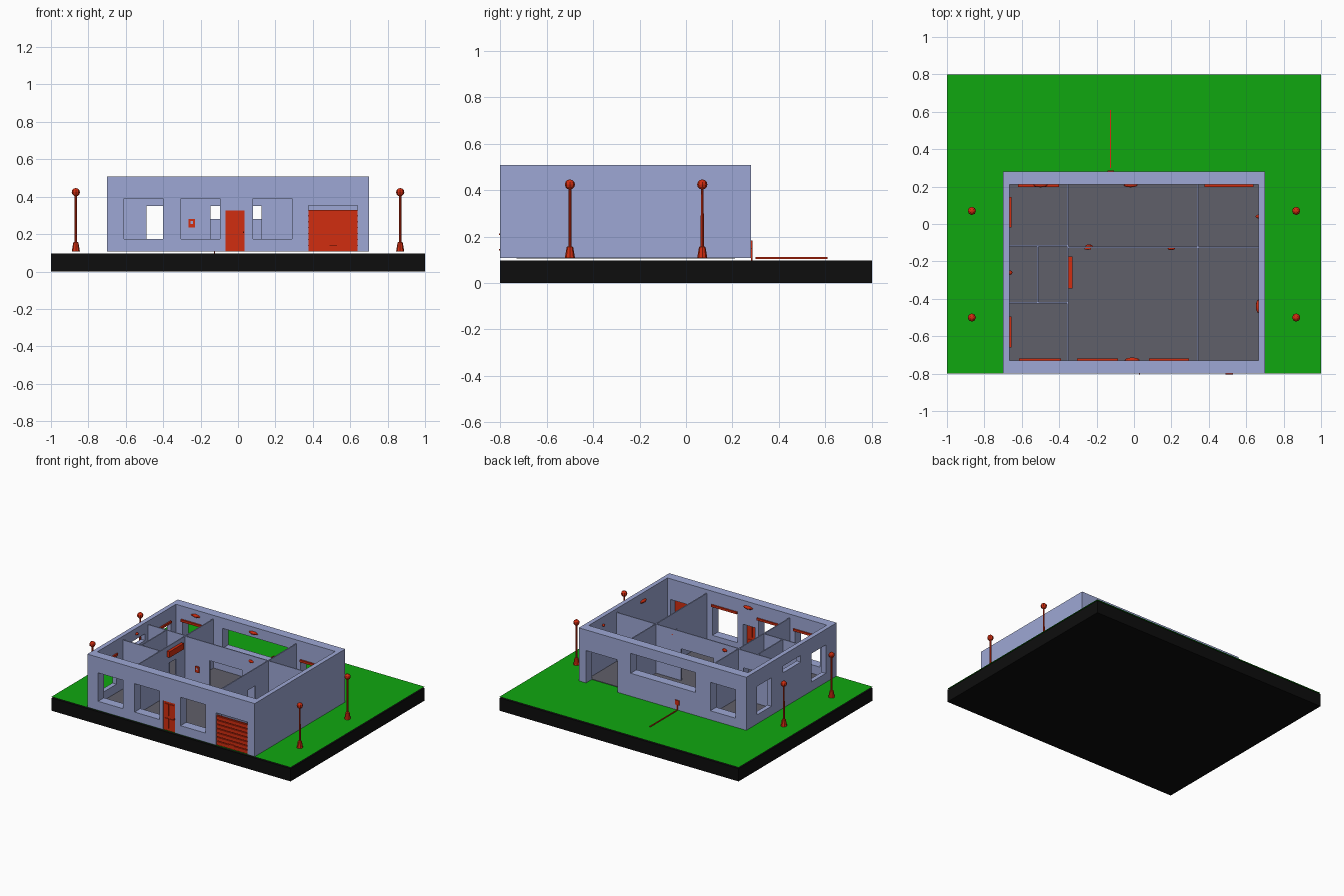
import bpy, bmesh, math
from mathutils import Vector

if "Cube" in bpy.data.objects:
    bpy.data.objects.remove(bpy.data.objects["Cube"])


def material(name, rgb):
    m = bpy.data.materials.new(name)
    m.diffuse_color = (*rgb, 1)
    m.use_nodes = True
    m.node_tree.nodes["Principled BSDF"].inputs["Base Color"].default_value = m.diffuse_color
    return m


WALL = material("lavender wall", (0.34, 0.39, 0.66))
FLOOR = material("grey floor", (0.117, 0.115, 0.144))
GRASS = material("grass green", (0.005, 0.39, 0.005))
RED = material("red fittings", (0.64, 0.026, 0.005))
BLACK = material("black base", (0.004, 0.004, 0.004))
Z0, ZT = 0.107, 0.508      # ground level, top of outer walls
ZP = 0.48                  # top of partitions


def finish(name, bm, mat):
    bmesh.ops.recalc_face_normals(bm, faces=bm.faces)
    me = bpy.data.meshes.new(name)
    bm.to_mesh(me)
    bm.free()
    me.materials.append(mat)
    ob = bpy.data.objects.new(name, me)
    bpy.context.collection.objects.link(ob)
    return ob


def add_box(bm, x0, x1, y0, y1, z0, z1):
    vs = bmesh.ops.create_cube(bm, size=1)["verts"]
    for v in vs:
        v.co = Vector(((x0 + x1) / 2 + v.co.x * (x1 - x0),
                       (y0 + y1) / 2 + v.co.y * (y1 - y0),
                       (z0 + z1) / 2 + v.co.z * (z1 - z0)))


def box(name, mat, *b):
    bm = bmesh.new()
    add_box(bm, *b)
    return finish(name, bm, mat)


def wall(name, axis, pos, thick, u0, u1, top, holes=()):
    """Wall along axis from u0 to u1, from pos to pos+thick; holes = (u0, u1, z0, z1)."""
    us = sorted({u0, u1, *[h[0] for h in holes], *[h[1] for h in holes]})
    zs = sorted({Z0, top, *[h[2] for h in holes], *[h[3] for h in holes]})
    bm = bmesh.new()

    def vert(u, z):
        return bm.verts.new((u, pos, z) if axis == "x" else (pos, u, z))

    grid = {(u, z): vert(u, z) for u in us for z in zs}
    for a, b in zip(us, us[1:]):
        for c, d in zip(zs, zs[1:]):
            mu, mz = (a + b) / 2, (c + d) / 2
            if not any(h[0] < mu < h[1] and h[2] < mz < h[3] for h in holes):
                bm.faces.new([grid[a, c], grid[b, c], grid[b, d], grid[a, d]])
    bmesh.ops.delete(bm, geom=[v for v in bm.verts if not v.link_faces], context="VERTS")
    ext = bmesh.ops.extrude_face_region(bm, geom=bm.faces[:], use_keep_orig=True)
    moved = [g for g in ext["geom"] if isinstance(g, bmesh.types.BMVert)]
    bmesh.ops.translate(bm, verts=moved,
                        vec=(0, thick, 0) if axis == "x" else (thick, 0, 0))
    return finish(name, bm, WALL)


# Ground: black slab, grass sheet just above it, house floor
box("base_slab", BLACK, -1, 1, -0.8, 0.8, 0, 0.096)
bm = bmesh.new()
bmesh.ops.create_grid(bm, x_segments=1, y_segments=1, size=1)
for v in bm.verts:
    v.co = (v.co.x, v.co.y * 0.8, 0.105)
finish("lawn", bm, GRASS)
box("house_floor", FLOOR, -0.668, 0.668, -0.73, 0.21, 0.106, 0.11)

# Outer walls with window and door openings
WZ = (0.175, 0.39)
wall("front_wall", "x", -0.8, 0.07, -0.7, 0.7, ZT,
     [(-0.61, -0.4, *WZ), (-0.305, -0.095, *WZ), (0.08, 0.29, *WZ),
      (-0.067, 0.035, Z0, 0.327), (0.377, 0.64, Z0, 0.352)])
wall("back_wall", "x", 0.21, 0.07, -0.7, 0.7, ZT,
     [(-0.61, -0.4, *WZ), (-0.275, 0.267, 0.28, 0.43), (0.377, 0.64, Z0, 0.352)])
wall("left_wall", "y", -0.7, 0.034, -0.73, 0.21, ZT,
     [(-0.67, -0.5, *WZ), (-0.37, -0.16, 0.375, 0.425), (-0.02, 0.15, *WZ)])
wall("right_wall", "y", 0.666, 0.034, -0.73, 0.21, ZT)

# Thin inner partitions with doorways
DZ = (Z0, 0.35)
T = 0.008
wall("partition_main", "x", -0.129, T, -0.355, 0.666, ZP, [(-0.147, 0.125, *DZ)])
wall("partition_bedroom_back", "x", -0.121, T, -0.666, -0.355, ZP, [(-0.49, -0.402, *DZ)])
wall("partition_bedroom_front", "x", -0.424, T, -0.666, -0.355, ZP, [(-0.49, -0.402, *DZ)])
wall("partition_left", "y", -0.359, T, -0.73, 0.21, ZP, [(-0.33, -0.24, *DZ)])
wall("partition_garage", "y", 0.336, T, -0.73, 0.21, ZP, [(-0.37, -0.28, *DZ)])
wall("partition_bath", "y", -0.519, T, -0.42, -0.117, ZP, [(-0.33, -0.24, *DZ)])

# Front door with raised panels and a knob
bm = bmesh.new()
add_box(bm, -0.067, 0.035, -0.795, -0.78, Z0, 0.327)
for x in (-0.055, -0.010):
    for z0, z1 in ((0.125, 0.2), (0.22, 0.31)):
        add_box(bm, x, x + 0.033, -0.8, -0.776, z0, z1)
add_box(bm, 0.026, 0.031, -0.805, -0.79, 0.206, 0.214)
finish("front_door", bm, RED)

# Garage door: backing, slats and handle
bm = bmesh.new()
add_box(bm, 0.377, 0.64, -0.79, -0.78, Z0, 0.33)
n = 7
h = (0.33 - Z0) / n
for i in range(n):
    add_box(bm, 0.377, 0.64, -0.798, -0.785, Z0 + i * h + 0.003, Z0 + (i + 1) * h - 0.003)
add_box(bm, 0.49, 0.53, -0.805, -0.795, 0.14, 0.146)
finish("garage_door", bm, RED)

# Blind rails above the windows
for i, (a, b) in enumerate([(-0.615, -0.39), (-0.305, -0.085), (0.08, 0.295)]):
    box(f"front_blind_rail_{i}", RED, a, b, -0.73, -0.72, 0.393, 0.409)
box("back_blind_rail", RED, -0.62, -0.4, 0.197, 0.21, 0.393, 0.409)
box("rear_garage_rail", RED, 0.377, 0.64, 0.197, 0.21, 0.354, 0.37)
for i, (a, b) in enumerate([(-0.66, -0.495), (-0.02, 0.145)]):
    box(f"left_blind_rail_{i}", RED, -0.666, -0.655, a, b, 0.393, 0.409)

# Wall lamps: flattened domes (centre, half sizes)
lamps = [((-0.01, -0.728, 0.465), (0.04, 0.014, 0.012)),
         ((-0.018, 0.208, 0.465), (0.038, 0.012, 0.012)),
         ((-0.5, 0.208, 0.465), (0.038, 0.012, 0.012)),
         ((0.664, -0.44, 0.445), (0.012, 0.036, 0.012)),
         ((0.664, 0.04, 0.445), (0.014, 0.01, 0.01)),
         ((-0.664, -0.26, 0.465), (0.014, 0.012, 0.01)),
         ((0.2, -0.13, 0.437), (0.02, 0.01, 0.012)),
         ((-0.24, -0.119, 0.437), (0.02, 0.01, 0.012))]
for i, (c, s) in enumerate(lamps):
    bm = bmesh.new()
    bmesh.ops.create_uvsphere(bm, u_segments=12, v_segments=6, radius=1)
    for v in bm.verts:
        v.co = Vector([c[k] + v.co[k] * s[k] for k in range(3)])
    finish(f"wall_lamp_{i}", bm, RED)

# Air conditioner and control panel with its display
box("air_conditioner", RED, -0.351, -0.33, -0.345, -0.175, 0.405, 0.45)
box("control_panel", RED, -0.265, -0.23, -0.137, -0.129, 0.235, 0.28)
box("control_display", WALL, -0.254, -0.241, -0.139, -0.137, 0.255, 0.27)

# Garden tap on the back wall, with pipe and hose
box("tap_plate", RED, -0.142, -0.108, 0.28, 0.287, 0.148, 0.182)
box("tap_pipe", RED, -0.128, -0.122, 0.28, 0.286, 0.097, 0.15)
box("garden_hose", RED, -0.129, -0.122, 0.3, 0.61, 0.104, 0.111)

# Garden lamp posts: turned profile plus globe, one in each position
profile = [(0, Z0), (0.022, Z0), (0.014, 0.155), (0.007, 0.158), (0.006, 0.41), (0, 0.41)]
for sx in (-1, 1):
    for tag, y in (("front", -0.5), ("back", 0.07)):
        x = sx * 0.867
        bm = bmesh.new()
        vs = [bm.verts.new((r, 0, z)) for r, z in profile]
        es = [bm.edges.new(p) for p in zip(vs, vs[1:])]
        bmesh.ops.spin(bm, geom=vs + es, cent=(0, 0, 0), axis=(0, 0, 1),
                       angle=math.tau, steps=8)
        bmesh.ops.remove_doubles(bm, verts=bm.verts, dist=1e-4)
        globe = bmesh.ops.create_uvsphere(bm, u_segments=8, v_segments=6, radius=0.022)
        bmesh.ops.translate(bm, verts=globe["verts"], vec=(0, 0, 0.424))
        bmesh.ops.translate(bm, verts=bm.verts, vec=(x, y, 0))
        finish(f"{tag}_{'left' if sx < 0 else 'right'}_lamp_post", bm, RED)
